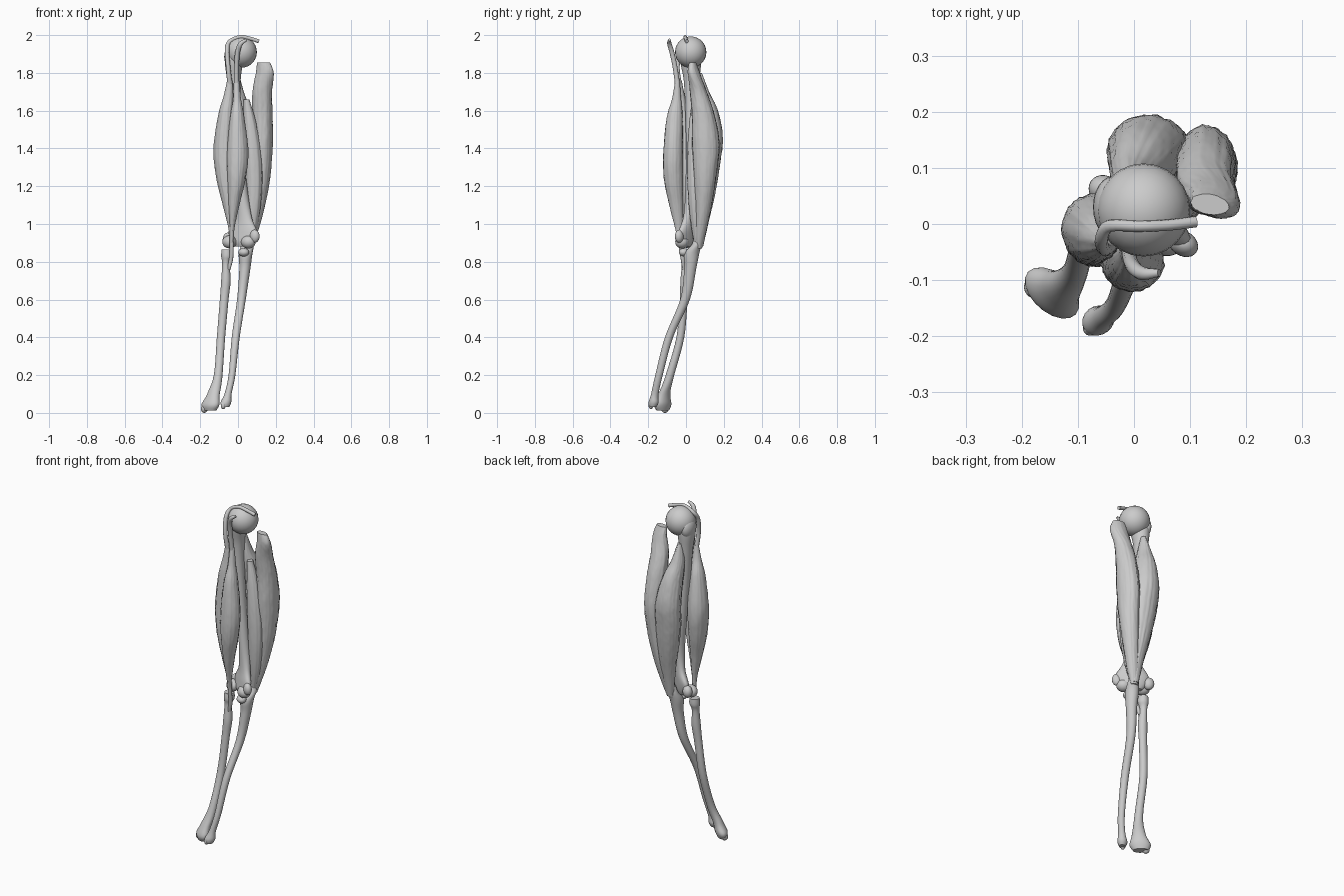
import bpy, bmesh, math, random
from mathutils import Vector

random.seed(4)


def spline(pts, steps):
    # Catmull-Rom through tuples of any length
    out = []
    for i in range(len(pts) - 1):
        a, b, c, d = (pts[max(i - 1, 0)], pts[i], pts[i + 1], pts[min(i + 2, len(pts) - 1)])
        for k in range(steps):
            t = k / steps
            out.append([0.5 * (2 * q + (r - p) * t + (2 * p - 5 * q + 4 * r - s) * t * t
                        + (3 * q - p - 3 * r + s) * t ** 3) for p, q, r, s in zip(a, b, c, d)])
    out.append(list(pts[-1]))
    return out


def loft(name, stations, sides=24, steps=6, fibre=0.0):
    # stations: x, y, z, radius x, radius y, turn in degrees
    bm = bmesh.new()
    strand = [random.uniform(-1, 1) for _ in range(sides)]
    rings = []
    for x, y, z, rx, ry, turn in spline(stations, steps):
        ring, t = [], math.radians(turn)
        for i in range(sides):
            a = 2 * math.pi * i / sides
            f = 1 + fibre * (0.6 * strand[i] + 0.4 * random.uniform(-1, 1))
            u, v = max(rx, .002) * f * math.cos(a), max(ry, .002) * f * math.sin(a)
            ring.append(bm.verts.new((x + u * math.cos(t) - v * math.sin(t),
                                      y + u * math.sin(t) + v * math.cos(t), z)))
        rings.append(ring)
    for p, q in zip(rings, rings[1:]):
        for i in range(sides):
            j = (i + 1) % sides
            bm.faces.new((p[i], p[j], q[j], q[i]))
    bm.faces.new(rings[0])
    bm.faces.new(rings[-1])
    bmesh.ops.recalc_face_normals(bm, faces=bm.faces)
    return finish(name, bm)


def finish(name, bm):
    me = bpy.data.meshes.new(name)
    for f in bm.faces:
        f.smooth = len(f.verts) < 5
    bm.to_mesh(me)
    bm.free()
    ob = bpy.data.objects.new(name, me)
    bpy.context.collection.objects.link(ob)
    return ob


def ball(name, loc, size, turn=0):
    bm = bmesh.new()
    bmesh.ops.create_uvsphere(bm, u_segments=24, v_segments=14, radius=1)
    bmesh.ops.scale(bm, vec=size, verts=bm.verts)
    ob = finish(name, bm)
    ob.location = loc
    ob.rotation_euler[2] = math.radians(turn)
    return ob


def cord(name, pts):
    # round tendon: x, y, z, radius
    cu = bpy.data.curves.new(name, 'CURVE')
    cu.dimensions = '3D'
    cu.bevel_depth = 1
    cu.bevel_resolution = 3
    cu.use_fill_caps = True
    path = spline(pts, 6)
    s = cu.splines.new('POLY')
    s.points.add(len(path) - 1)
    for p, (x, y, z, r) in zip(s.points, path):
        p.co = (x, y, z, 1)
        p.radius = r
    s.use_smooth = True
    ob = bpy.data.objects.new(name, cu)
    bpy.context.collection.objects.link(ob)


# Upper arm bone: shaft flaring to the elbow, with head, tubercle and condyles
loft("upper_arm_bone", [
    (-.02, .025, 1.93, .04, .05, 0), (-.022, .025, 1.86, .048, .055, 0),
    (-.022, .03, 1.76, .036, .042, 0), (-.015, .03, 1.6, .031, .034, 0),
    (.005, .03, 1.35, .028, .03, 0), (.025, .025, 1.15, .03, .03, -20),
    (.03, .02, 1.03, .05, .028, -33), (.025, .015, .96, .088, .03, -33),
    (.02, .012, .91, .075, .03, -33), (.02, .012, .88, .05, .022, -33)])
ball("upper_arm_head", (.017, .025, 1.91), (.083, .083, .083))
ball("greater_tubercle", (-.038, .03, 1.885), (.035, .055, .06))
ball("inner_condyle", (.088, -.035, .935), (.028, .022, .035), -33)
ball("outer_condyle", (-.052, .06, .92), (.03, .026, .035), -33)
ball("elbow_capitulum", (-.045, .015, .905), (.04, .034, .034), -33)
ball("elbow_trochlea", (.055, -.02, .905), (.04, .036, .035), -33)

# Forearm bones crossing on their way down to the wrist
loft("outer_forearm_bone", [
    (-.06, .005, .865, .027, .028, 0), (-.06, .003, .83, .029, .03, 0),
    (-.064, 0, .79, .02, .022, 0), (-.064, -.005, .7, .025, .025, 0),
    (-.073, -.012, .6, .023, .021, 0), (-.09, -.03, .4, .022, .021, 0),
    (-.105, -.085, .2, .023, .023, 0), (-.13, -.115, .1, .037, .028, -40),
    (-.146, -.123, .045, .057, .034, -42), (-.15, -.123, .012, .042, .024, -42)], 18)
ball("wrist_spike", (-.178, -.112, .022), (.018, .02, .022))
loft("inner_forearm_bone", [
    (.05, .06, .93, .02, .018, 0), (.05, .055, .89, .033, .026, 0),
    (.04, .03, .84, .036, .04, 0), (.036, .022, .76, .029, .032, 0),
    (.018, -.005, .6, .023, .026, 0), (-.012, -.09, .4, .021, .022, 0),
    (-.032, -.143, .2, .018, .02, 0), (-.053, -.165, .1, .019, .02, 0),
    (-.064, -.172, .055, .029, .026, 30), (-.066, -.176, .03, .02, .018, 30)], 18)
ball("wrist_knob", (-.078, -.186, .04), (.013, .013, .02))
ball("elbow_coronoid", (.03, -.01, .85), (.03, .026, .022), -33)

# Front muscle: two bellies joining in one lower tendon
F = 0.045
loft("biceps_long_belly", [
    (-.043, -.035, 1.76, .014, .012, 0), (-.05, -.03, 1.68, .025, .024, 0),
    (-.063, -.02, 1.58, .04, .046, 0), (-.073, -.01, 1.4, .055, .063, 0),
    (-.067, -.018, 1.25, .048, .058, 0), (-.05, -.028, 1.1, .03, .036, 0),
    (-.037, -.03, .98, .014, .018, 0), (-.034, -.03, .9, .009, .01, 0)], 56, 8, F)
loft("biceps_short_belly", [
    (-.008, -.045, 1.76, .014, .012, 0), (-.005, -.05, 1.66, .021, .024, 0),
    (-.004, -.06, 1.56, .038, .042, 0), (-.002, -.068, 1.38, .056, .051, 0),
    (-.008, -.066, 1.24, .048, .05, 0), (-.022, -.052, 1.1, .029, .036, 0),
    (-.031, -.038, .98, .013, .02, 0), (-.034, -.03, .9, .009, .012, 0)], 56, 8, F)
cord("biceps_lower_tendon", [
    (-.034, -.03, 1.0, .013), (-.033, -.03, .9, .011), (-.036, -.018, .82, .011), (-.05, -.01, .76, .01)])
cord("biceps_long_tendon", [
    (-.043, -.035, 1.74, .014), (-.052, -.045, 1.83, .012), (-.058, -.03, 1.92, .012),
    (-.045, -.004, 1.965, .011), (.01, -.004, 1.99, .01), (.06, -.002, 1.983, .01), (.11, .004, 1.967, .01)])
cord("biceps_short_tendon", [
    (-.008, -.045, 1.74, .014), (-.008, -.058, 1.83, .013), (-.002, -.075, 1.91, .013),
    (.015, -.088, 1.955, .012), (.045, -.087, 1.975, .007)])

# Back muscle: three bellies joining at the elbow point
loft("triceps_long_belly", [
    (.135, .035, 1.855, .034, .018, -10), (.142, .042, 1.8, .048, .03, -20),
    (.128, .065, 1.7, .051, .045, 0), (.128, .09, 1.58, .054, .06, 0),
    (.128, .104, 1.42, .055, .072, 0), (.117, .1, 1.24, .052, .058, 0),
    (.095, .09, 1.08, .043, .042, 0), (.07, .075, .95, .032, .03, 0),
    (.055, .068, .87, .02, .016, 0)], 60, 8, F)
loft("triceps_outer_belly", [
    (-.008, .068, 1.8, .012, .016, 0), (-.004, .08, 1.7, .035, .042, 0),
    (.012, .108, 1.6, .056, .06, 0), (.024, .132, 1.46, .072, .062, 0),
    (.032, .122, 1.32, .074, .058, 0), (.044, .106, 1.17, .06, .05, 0),
    (.056, .088, 1.02, .042, .034, 0), (.055, .07, .88, .022, .02, 0)], 60, 8, F)
loft("triceps_inner_belly", [
    (.045, .05, 1.66, .015, .018, 0), (.065, .05, 1.52, .035, .035, 0),
    (.08, .048, 1.35, .045, .042, 0), (.085, .047, 1.18, .042, .038, 0),
    (.075, .052, 1.03, .035, .03, 0), (.058, .062, .9, .022, .02, 0)], 48, 8, F)
